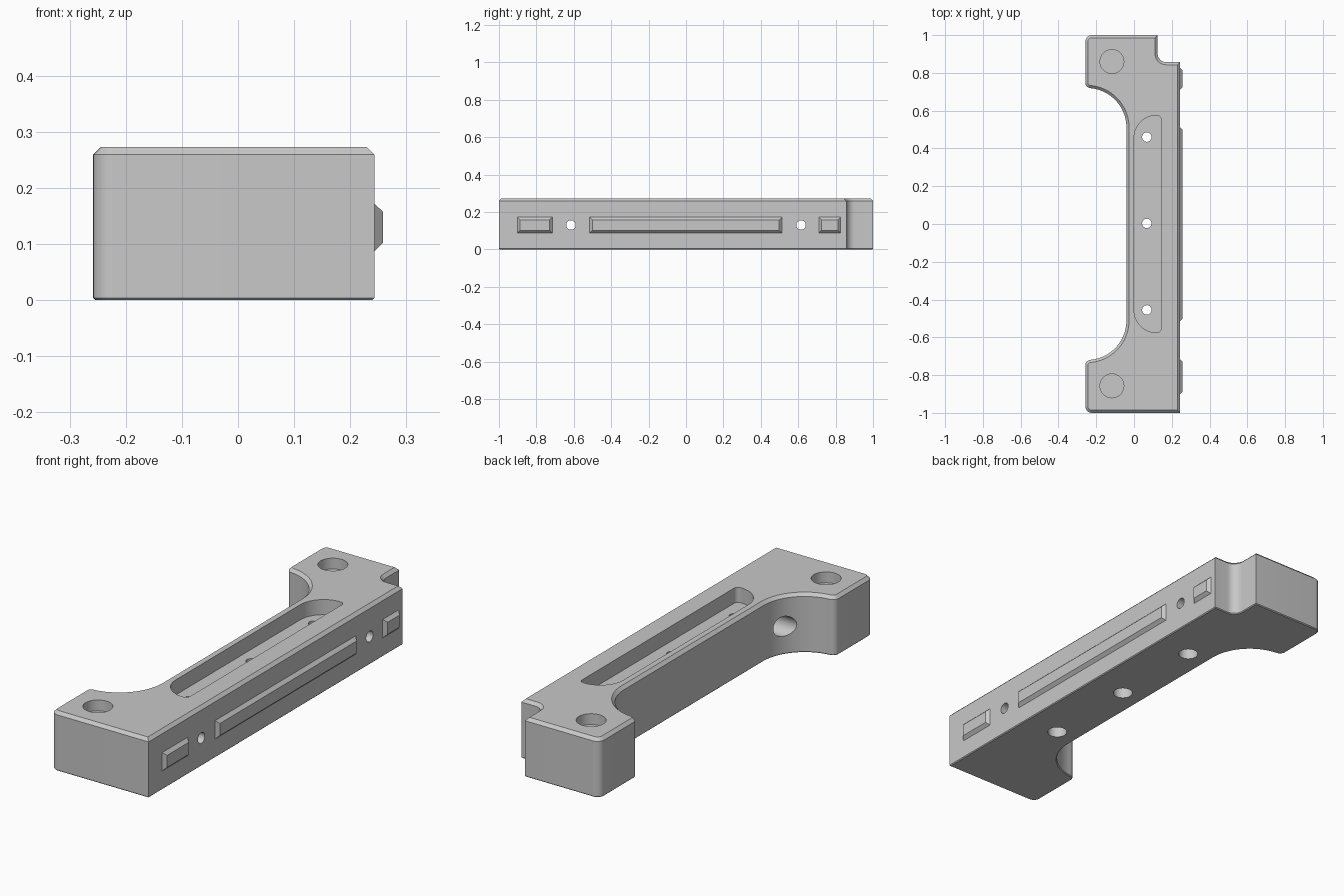
import bpy
import bmesh
from math import cos, sin, radians, pi
from mathutils import Matrix, Vector

if "Cube" in bpy.data.objects:
    bpy.data.objects.remove(bpy.data.objects["Cube"], do_unlink=True)

HEIGHT = 0.273
SIDE_X = 0.243

grey = bpy.data.materials.new("plain_grey")
grey.use_nodes = True
grey.diffuse_color = (0.58, 0.58, 0.58, 1)
grey.node_tree.nodes["Principled BSDF"].inputs["Base Color"].default_value = (0.58, 0.58, 0.58, 1)


def arc(cx, cy, r, start, end, steps=12):
    angles = [radians(start + (end - start) * i / steps) for i in range(steps + 1)]
    return [(cx + r * cos(a), cy + r * sin(a)) for a in angles]


def inset(outline, size):
    # Move a counter-clockwise outline inwards with mitred corners
    pts = [Vector(p) for p in outline]
    result = []
    for i, p in enumerate(pts):
        before = (p - pts[i - 1]).normalized()
        after = (pts[(i + 1) % len(pts)] - p).normalized()
        n1, n2 = Vector((-before.y, before.x)), Vector((-after.y, after.x))
        result.append(p + (n1 + n2) * size / (1 + n1.dot(n2)))
    return result


def finish(bm, name):
    bmesh.ops.recalc_face_normals(bm, faces=bm.faces)
    mesh = bpy.data.meshes.new(name)
    bm.to_mesh(mesh)
    bm.free()
    mesh.materials.append(grey)
    obj = bpy.data.objects.new(name, mesh)
    bpy.context.collection.objects.link(obj)
    return obj


def loft(name, rings):
    bm = bmesh.new()
    loops = [[bm.verts.new(p) for p in ring] for ring in rings]
    for lower, upper in zip(loops, loops[1:]):
        for i in range(len(lower)):
            j = (i + 1) % len(lower)
            bm.faces.new((lower[i], lower[j], upper[j], upper[i]))
    bm.faces.new(list(reversed(loops[0])))
    bm.faces.new(loops[-1])
    return finish(bm, name)


def prism(name, outline, levels):
    return loft(name, [[(x, y, z) for x, y in inset(outline, size)] for z, size in levels])


def cylinder(name, start, length, r, axis='Z'):
    bm = bmesh.new()
    turn = Matrix.Rotation(pi / 2, 4, 'Y') if axis == 'X' else Matrix()
    place = Matrix.Translation(start) @ turn @ Matrix.Translation((0, 0, length / 2))
    bmesh.ops.create_cone(bm, cap_ends=True, segments=48, radius1=r, radius2=r,
                          depth=length, matrix=place)
    return finish(bm, name)


def cut(target, cutter):
    mod = target.modifiers.new("cut", 'BOOLEAN')
    mod.operation = 'DIFFERENCE'
    mod.solver = 'EXACT'
    mod.object = cutter
    bpy.context.view_layer.objects.active = target
    bpy.ops.object.modifier_apply(modifier=mod.name)
    bpy.data.objects.remove(cutter, do_unlink=True)


# Bracket body: slim waist, two rounded feet and a notch at the back corner
foot = arc(-0.223, 0.965, 0.035, 90, 180, 8) + arc(-0.228, 0.749, 0.03, 180, 265, 8)
half = foot + arc(-0.25, 0.51, 0.21, 83, 0, 20)
mirrored = [(x, -y) for x, y in reversed(half)]
notch = arc(0.17, 0.902, 0.045, 270, 180, 10)
outline = half + mirrored + [(SIDE_X, -1), (SIDE_X, 0.857)] + notch + [(0.125, 1)]
body = prism("bracket_body", outline,
             ((0, 0.004), (0.004, 0), (HEIGHT - 0.014, 0), (HEIGHT, 0.014)))

# Long pocket in the top
pocket = (arc(0.12, 0.455, 0.12, 90, 180, 16) + arc(0.12, -0.455, 0.12, 180, 270, 16)
          + arc(0.123, -0.555, 0.02, -90, 0, 6) + arc(0.123, 0.555, 0.02, 0, 90, 6))
cut(body, prism("pocket_cutter", pocket, ((0.203, 0), (0.4, 0))))

# Blind round recesses in the feet
for y in (-0.857, 0.86):
    cut(body, cylinder("recess_cutter", (-0.117, y, HEIGHT - 0.05), 0.2, 0.063))

# Vertical stepped screw holes below the pocket
for y in (-0.455, 0.003, 0.46):
    cut(body, cylinder("screw_cutter", (0.068, y, -0.1), 0.35, 0.025))
    cut(body, cylinder("screw_head_cutter", (0.068, y, -0.1), 0.2, 0.043))

# Sideways stepped screw holes through the waist ends
for y in (-0.615, 0.615):
    cut(body, cylinder("side_screw_cutter", (-0.4, y, 0.13), 0.8, 0.025, 'X'))
    cut(body, cylinder("side_head_cutter", (-0.4, y, 0.13), 0.5, 0.046, 'X'))

# Raised locating ribs with sloping edges on the side face
for name, y0, y1 in (("front_rib", -0.902, -0.715), ("middle_rib", -0.515, 0.513),
                     ("back_rib", 0.71, 0.827)):
    base = [(y0, 0.087), (y1, 0.087), (y1, 0.172), (y0, 0.172)]
    loft(name, [[(x, y, z) for y, z in inset(base, size)]
                for x, size in ((SIDE_X - 0.004, 0), (SIDE_X, 0), (0.258, 0.0145))])

# Smooth the curved walls, keep the edges crisp
bpy.ops.object.select_all(action='DESELECT')
body.select_set(True)
bpy.context.view_layer.objects.active = body
bpy.ops.object.shade_smooth_by_angle(angle=radians(25))
